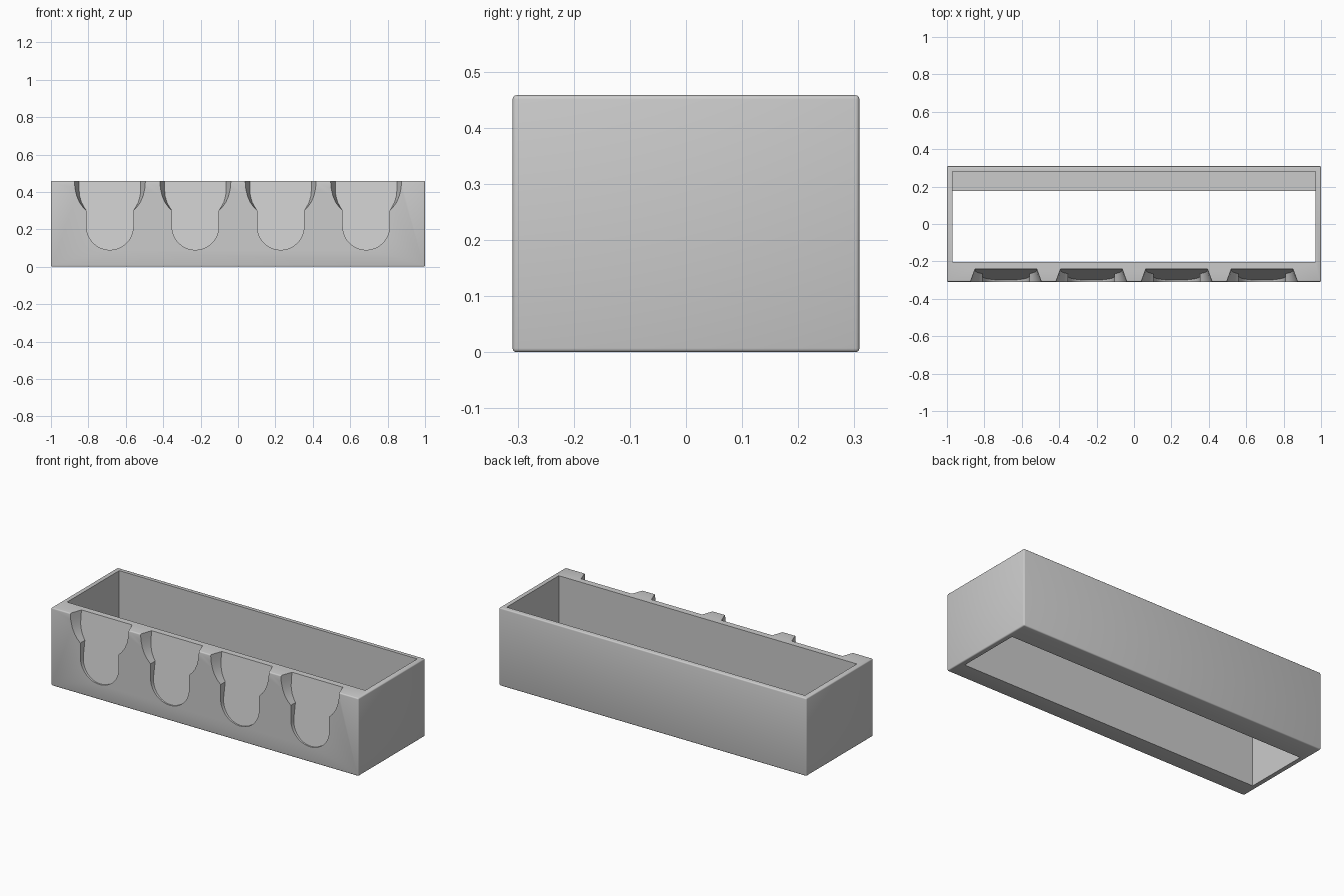
import bpy, bmesh, math
from mathutils import Vector

if "Cube" in bpy.data.objects:
    bpy.data.objects.remove(bpy.data.objects["Cube"])

W, D, H = 1.0, 0.309, 0.458   # half width, half depth, height

grey = bpy.data.materials.new("light grey")
grey.diffuse_color = (0.6, 0.6, 0.6, 1)
grey.use_nodes = True
grey.node_tree.nodes["Principled BSDF"].inputs["Base Color"].default_value = grey.diffuse_color


def finish(name, bm):
    bmesh.ops.recalc_face_normals(bm, faces=bm.faces)
    me = bpy.data.meshes.new(name)
    bm.to_mesh(me)
    bm.free()
    ob = bpy.data.objects.new(name, me)
    bpy.context.collection.objects.link(ob)
    me.materials.append(grey)
    return ob


def box(name, x0, x1, y0, y1, z0, z1, bevel=0):
    bm = bmesh.new()
    bmesh.ops.create_cube(bm, size=1)
    for v in bm.verts:
        v.co = Vector(((x0 + x1) / 2 + v.co.x * (x1 - x0),
                       (y0 + y1) / 2 + v.co.y * (y1 - y0),
                       (z0 + z1) / 2 + v.co.z * (z1 - z0)))
    if bevel:
        bmesh.ops.bevel(bm, geom=bm.edges[:], offset=bevel, segments=3,
                        profile=0.5, affect='EDGES')
    return finish(name, bm)


def notch(cx):
    """Flared, round-bottomed recess whose back leans inward towards the top."""
    # half width at the front, half width at the back, height
    side = [(.19, .165, .52), (.19, .165, H), (.187, .165, .42), (.178, .162, .38),
            (.163, .152, .345), (.145, .139, .32), (.125, .125, .30)]
    r, zc = 0.125, 0.215
    for i in range(13):
        a = math.pi / 2 * i / 12
        side.append((r * math.cos(a), r * math.cos(a), zc - r * math.sin(a)))
    left = [(-f, -b, z) for f, b, z in side[:-1]]
    outline = left + side[::-1]
    bm = bmesh.new()
    rings = [
        [bm.verts.new((cx + f, -D - 0.03, z)) for f, b, z in outline],
        [bm.verts.new((cx + f, -D, z)) for f, b, z in outline],
        [bm.verts.new((cx + b, -0.24 - (H - z) * 0.165, z)) for f, b, z in outline]]
    n = len(outline)
    for p, q in zip(rings, rings[1:]):
        for i in range(n):
            j = (i + 1) % n
            bm.faces.new((p[i], p[j], q[j], q[i]))
    bm.faces.new(rings[0])
    bm.faces.new(rings[-1])
    return finish("notch_cutter", bm)


# Tray body with softly rounded outer edges
tray = box("tray", -W, W, -D, D, 0, H, 0.007)

# Cavity above the rear ledge, open floor, and four front notches
cutters = [box("cavity_cutter", -.97, .97, -.203, .281, .03, .6),
           box("floor_cutter", -.97, .97, -.203, .177, -.1, .3)]
cutters += [notch(x) for x in (-.685, -.228, .228, .685)]

bpy.context.view_layer.objects.active = tray
tray.select_set(True)
for c in cutters:
    m = tray.modifiers.new("cut", 'BOOLEAN')
    m.operation = 'DIFFERENCE'
    m.solver = 'EXACT'
    m.object = c
    bpy.ops.object.modifier_apply(modifier=m.name)
for c in cutters:
    bpy.data.objects.remove(c)
bpy.ops.object.shade_smooth_by_angle(angle=math.radians(35))
